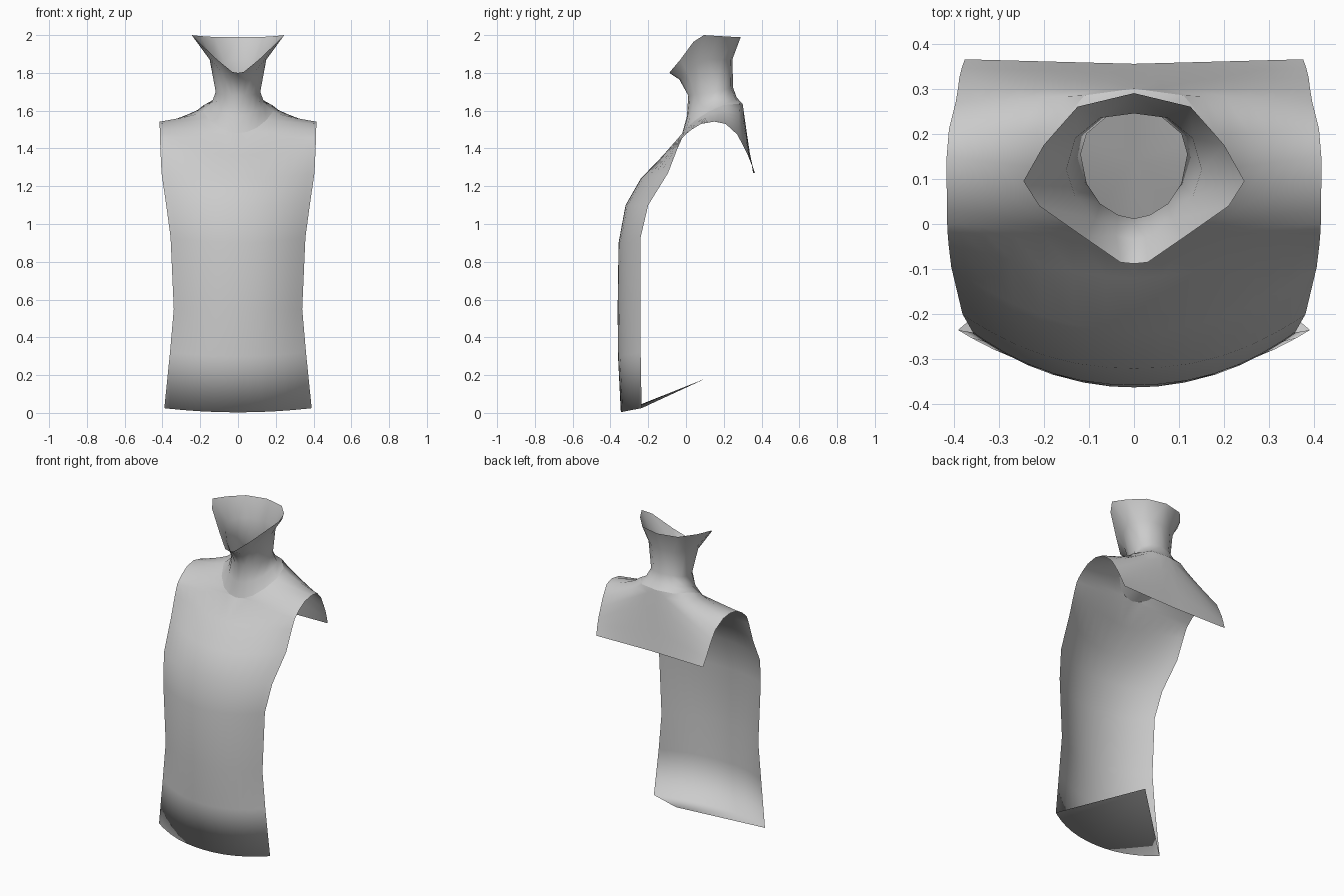
import bpy

cube = bpy.data.objects.get("Cube")
if cube:
    bpy.data.objects.remove(cube, do_unlink=True)

grey = bpy.data.materials.new("plain grey")
grey.use_nodes = True
grey.diffuse_color = (0.6, 0.6, 0.6, 1)
grey.node_tree.nodes["Principled BSDF"].inputs["Base Color"].default_value = (0.6, 0.6, 0.6, 1)


def make_half(name, verts, faces, smooth=True):
    """Build the +x half as a mesh and mirror it across x = 0."""
    mesh = bpy.data.meshes.new(name)
    mesh.from_pydata(verts, [], faces)
    mesh.materials.append(grey)
    for poly in mesh.polygons:
        poly.use_smooth = smooth
    obj = bpy.data.objects.new(name, mesh)
    bpy.context.collection.objects.link(obj)
    mirror = obj.modifiers.new("Mirror", 'MIRROR')
    mirror.use_clip = True
    mirror.merge_threshold = 0.0005
    return obj


def grid_faces(rows, cols):
    return [(r * cols + c, r * cols + c + 1, (r + 1) * cols + c + 1, (r + 1) * cols + c)
            for r in range(rows - 1) for c in range(cols - 1)]


# Neckline, front to back along the +x side
neckline = [(0, -.02, 1.48), (.05, -.015, 1.488), (.10, .003, 1.51), (.15, .05, 1.55),
            (.185, .12, 1.595), (.18, .20, 1.63), (.11, .285, 1.637), (0, .30, 1.635)]

# Garment edge beside each neckline point (armhole side)
shoulder_edge = [(.413, -.02, 1.455), (.414, 0, 1.475), (.414, .03, 1.50), (.415, .08, 1.53),
                 (.415, .15, 1.542), (.41, .21, 1.53), (.395, .27, 1.475), (.39, .30, 1.42)]

# Rows: centre point, side point, power of the y and z falloff
front_rows = [
    ((0, -.345, .003), (.39, -.235, .025), 2.2, 2),
    ((0, -.36, .30), (.36, -.24, .32), 2.2, 2),
    ((0, -.362, .55), (.34, -.24, .55), 2.2, 2),
    ((0, -.357, .90), (.357, -.24, .93), 2.2, 2),
    ((0, -.32, 1.10), (.38, -.20, 1.10), 2.2, 2),
    ((0, -.24, 1.24), (.405, -.095, 1.27), 2, 2),
    ((0, -.12, 1.365), (.411, -.045, 1.40), 1.5, 1.5),
]
falloff = [1, 1, 1, .9, .7, .7, .85, 1]
shoulder_rows = [(a, b, 1, p) for a, b, p in zip(neckline, shoulder_edge, falloff)]
back_rows = [
    ((0, .315, 1.53), (.387, .325, 1.37), 1, 1.3),
    ((0, .335, 1.39), (.382, .345, 1.32), 1, 1.3),
    ((0, .355, 1.27), (.375, .365, 1.27), 1, 1),
]
rows = front_rows + shoulder_rows + back_rows
steps = [0, .15, .33, .5, .66, .8, .92, 1]

# Garment: front panel, shoulders and back yoke as one sheet
verts = []
for a, b, py, pz in rows:
    for t in steps:
        verts.append((a[0] + (b[0] - a[0]) * t,
                      a[1] + (b[1] - a[1]) * t ** py,
                      a[2] + (b[2] - a[2]) * t ** pz))
faces = grid_faces(len(rows), len(steps))

# Hem flap: fan from the bottom edge to a point behind
tip = len(verts)
verts.append((0, .10, .18))
faces += [(c, tip, c + 1) for c in range(len(steps) - 1)]
make_half("vest", verts, faces)

# Neck: rings from the neckline up to the flared open rim
neck_rings = [
    neckline,
    [(0, .005, 1.57), (.04, .01, 1.575), (.085, .03, 1.59), (.12, .075, 1.61),
     (.14, .14, 1.64), (.135, .205, 1.655), (.08, .26, 1.665), (0, .268, 1.67)],
    [(0, .012, 1.68), (.035, .02, 1.68), (.075, .045, 1.685), (.105, .09, 1.69),
     (.118, .155, 1.70), (.105, .20, 1.71), (.06, .238, 1.72), (0, .25, 1.72)],
    [(0, -.035, 1.765), (.04, -.025, 1.77), (.085, .01, 1.80), (.13, .06, 1.85),
     (.15, .12, 1.87), (.13, .19, 1.87), (.075, .235, 1.87), (0, .245, 1.87)],
    [(0, -.088, 1.80), (.03, -.085, 1.805), (.11, -.03, 1.87), (.21, .04, 1.965),
     (.245, .095, 2.0), (.20, .175, 1.995), (.125, .26, 1.99), (0, .29, 1.99)],
]
make_half("neck", [p for ring in neck_rings for p in ring], grid_faces(len(neck_rings), 8))

# Cap closing the bottom of the neck, fanned from its middle
cap = neckline + [(0, .14, 1.56)]
make_half("neck_base", cap, [(8, j + 1, j) for j in range(7)])
